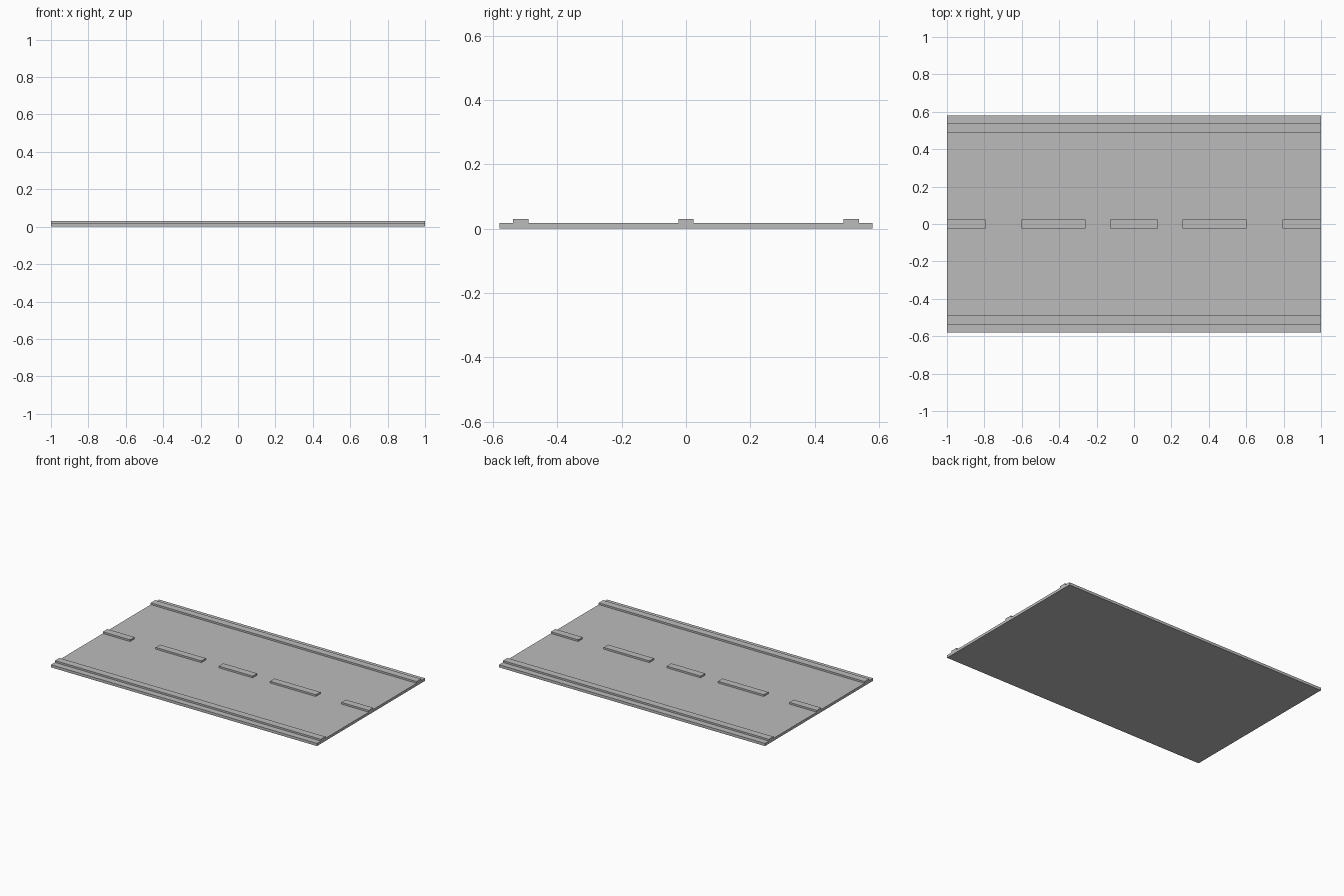
import bpy
import bmesh
from mathutils import Matrix, Vector

cube = bpy.data.objects.get("Cube")
if cube:
    bpy.data.objects.remove(cube, do_unlink=True)

# Single grey surface colour
grey = bpy.data.materials.new("road_grey")
grey.use_nodes = True
colour = (0.5, 0.5, 0.5, 1)
grey.diffuse_color = colour
grey.node_tree.nodes["Principled BSDF"].inputs["Base Color"].default_value = colour

HALF_WIDTH = 0.58
SLAB_TOP = 0.018
MARK_TOP = 0.03
MARK_HALF = 0.024


def box(name, low, high):
    """Flat-faced box between two opposite corners."""
    low, high = Vector(low), Vector(high)
    bm = bmesh.new()
    size = Matrix.Diagonal((*(high - low), 1))
    bmesh.ops.create_cube(bm, size=1, matrix=Matrix.Translation((low + high) / 2) @ size)
    mesh = bpy.data.meshes.new(name)
    bm.to_mesh(mesh)
    bm.free()
    mesh.materials.append(grey)
    obj = bpy.data.objects.new(name, mesh)
    bpy.context.collection.objects.link(obj)
    return obj


def marking(name, x0, x1, y):
    """Raised strip resting on the slab."""
    return box(name, (x0, y - MARK_HALF, SLAB_TOP), (x1, y + MARK_HALF, MARK_TOP))


# Road slab
box("road_slab", (-1, -HALF_WIDTH, 0), (1, HALF_WIDTH, SLAB_TOP))

# Edge lines along both sides
for side, y in (("front", -0.514), ("back", 0.514)):
    marking(side + "_edge_line", -1, 1, y)

# Dashed centre line, mirrored about the middle dash
marking("middle_dash", -0.127, 0.127, 0)
for name, inner, outer in (("long_dash", 0.258, 0.602), ("end_dash", 0.795, 1)):
    marking("left_" + name, inner, outer, 0)
    marking("right_" + name, -outer, -inner, 0)
